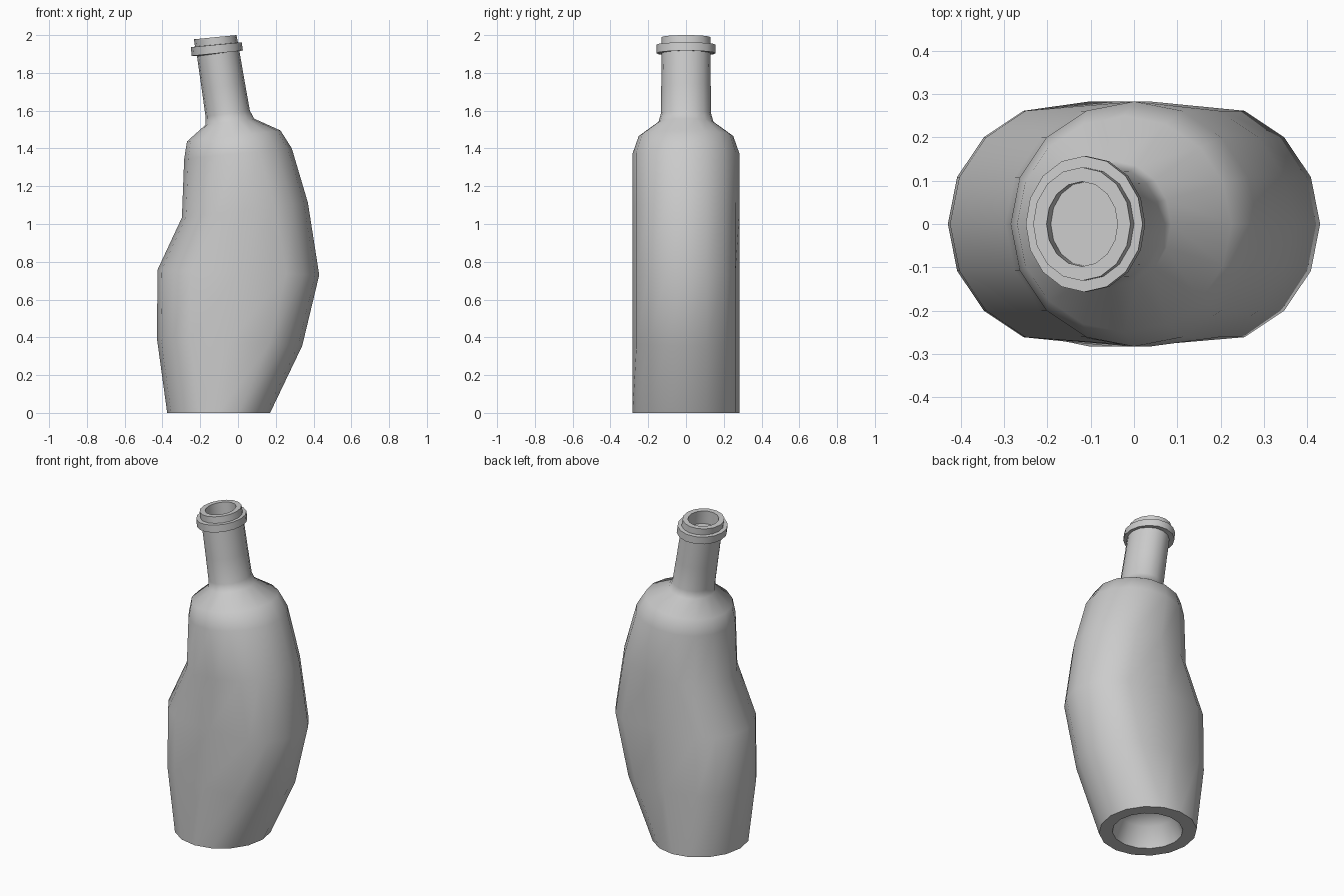
import bpy, bmesh, math

if "Cube" in bpy.data.objects:
    bpy.data.objects.remove(bpy.data.objects["Cube"])

SIDES = 16

# Each ring: left x, left z, right x, right z, half depth in y
punt = [
    (-0.18, 0.17, -0.02, 0.17, 0.08),
    (-0.26, 0.12, 0.06, 0.12, 0.16),
    (-0.30, 0.0, 0.10, 0.0, 0.20),
]
body = [
    (-0.375, 0.0, 0.17, 0.0, 0.283),
    (-0.43, 0.40, 0.34, 0.355, 0.283),
    (-0.425, 0.76, 0.43, 0.73, 0.283),
    (-0.297, 1.034, 0.37, 1.113, 0.283),
    (-0.285, 1.345, 0.285, 1.40, 0.283),
    (-0.27, 1.437, 0.225, 1.495, 0.25),
    (-0.172, 1.525, 0.085, 1.558, 0.145),
]
neck = [
    (-0.172, 1.57, 0.063, 1.60, 0.133),
    (-0.193, 1.72, 0.037, 1.745, 0.131),
    (-0.217, 1.888, 0.007, 1.918, 0.130),
]
lip = [
    (-0.245, 1.890, 0.026, 1.918, 0.157),
    (-0.250, 1.936, 0.020, 1.962, 0.157),
    (-0.228, 1.939, 0.0, 1.961, 0.131),
    (-0.233, 1.978, -0.008, 2.0, 0.131),
    (-0.202, 1.981, -0.038, 1.997, 0.098),
    (-0.192, 1.90, -0.028, 1.916, 0.098),
]


def ring(bm, xl, zl, xr, zr, r):
    """Tilted ring; rings wider than deep become a stretched round."""
    cx, half = (xl + xr) / 2, (xr - xl) / 2
    verts = []
    for i in range(SIDES):
        a = 2 * math.pi * i / SIDES
        c = math.cos(a)
        if abs(c) < 1e-6:
            dx = 0
        elif half > r:
            dx = r * c + math.copysign(half - r, c)
        else:
            dx = half * c
        z = (zl + zr) / 2 + dx / half * (zr - zl) / 2
        verts.append(bm.verts.new((cx + dx, r * math.sin(a), z)))
    return verts


def loft(name, profile):
    bm = bmesh.new()
    rings = [ring(bm, *p) for p in profile]
    for a, b in zip(rings, rings[1:]):
        for i in range(SIDES):
            j = (i + 1) % SIDES
            bm.faces.new((a[i], a[j], b[j], b[i]))
    # close the punt and the floor of the mouth
    bm.faces.new(rings[0][::-1])
    bm.faces.new(rings[-1])
    bmesh.ops.recalc_face_normals(bm, faces=bm.faces)
    mesh = bpy.data.meshes.new(name)
    bm.to_mesh(mesh)
    bm.free()
    obj = bpy.data.objects.new(name, mesh)
    bpy.context.collection.objects.link(obj)
    bpy.context.view_layer.objects.active = obj
    obj.select_set(True)
    bpy.ops.object.shade_smooth_by_angle(angle=math.radians(50))
    return obj


# Bent bottle: hollow base, body, neck and stepped lip in one skin
loft("bottle", punt + body + neck + lip)
